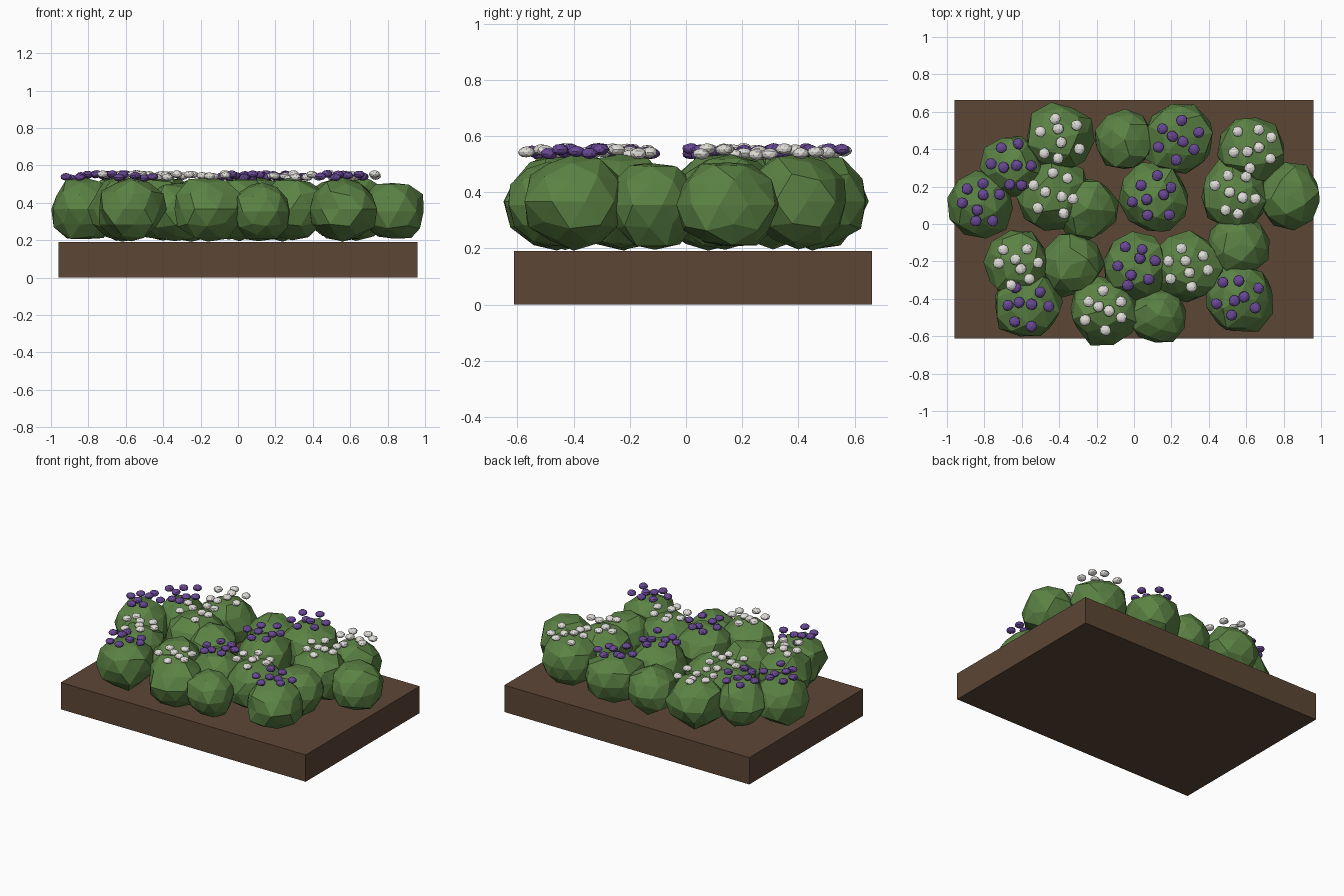
import bpy, bmesh, math, random
from mathutils import Vector

if "Cube" in bpy.data.objects:
    bpy.data.objects.remove(bpy.data.objects["Cube"])

random.seed(7)


def material(name, rgb):
    m = bpy.data.materials.new(name)
    m.diffuse_color = (*rgb, 1)
    m.use_nodes = True
    m.node_tree.nodes["Principled BSDF"].inputs["Base Color"].default_value = m.diffuse_color
    return m


SOIL = material("soil brown", (0.107, 0.061, 0.036))
LEAF = material("leaf green", (0.105, 0.225, 0.058))
PURPLE = material("petal purple", (0.14, 0.065, 0.30))
WHITE = material("petal white", (0.75, 0.73, 0.69))


def finish(bm, name, mat):
    bmesh.ops.recalc_face_normals(bm, faces=bm.faces)
    me = bpy.data.meshes.new(name)
    bm.to_mesh(me)
    bm.free()
    me.materials.append(mat)
    ob = bpy.data.objects.new(name, me)
    bpy.context.collection.objects.link(ob)
    return ob


def lumpy_ball(bm, centre, radii, jitter):
    """Add a low-poly ball with randomly pushed vertices."""
    verts = bmesh.ops.create_icosphere(bm, subdivisions=2, radius=1)["verts"]
    turn = random.uniform(0, math.tau)
    c, s = math.cos(turn), math.sin(turn)
    for v in verts:
        k = 1 + random.uniform(-jitter, jitter)
        x, y, z = v.co
        p = Vector((x * c - y * s, x * s + y * c, z)) * k
        v.co = Vector(centre) + Vector([p[i] * radii[i] for i in range(3)])
    return verts


# Soil bed
bm = bmesh.new()
bmesh.ops.create_cube(bm, size=1)
for v in bm.verts:
    v.co = (v.co.x * 1.92, v.co.y * 1.275 + 0.025, (v.co.z + 0.5) * 0.19)
finish(bm, "soil_bed", SOIL)

# Bushes: x, y, radius, flower colour
BUSHES = [
    (-0.82, 0.11, 0.185, PURPLE), (-0.65, 0.31, 0.165, PURPLE),
    (-0.40, 0.46, 0.185, WHITE), (-0.43, 0.16, 0.195, WHITE),
    (-0.25, 0.08, 0.165, None), (-0.05, 0.45, 0.165, None),
    (0.24, 0.45, 0.19, PURPLE), (0.11, 0.14, 0.19, PURPLE),
    (0.63, 0.40, 0.185, WHITE), (0.54, 0.16, 0.19, WHITE),
    (0.83, 0.15, 0.175, None), (-0.62, -0.22, 0.18, WHITE),
    (-0.34, -0.22, 0.17, None), (-0.57, -0.43, 0.185, PURPLE),
    (-0.16, -0.46, 0.19, WHITE), (0.01, -0.23, 0.18, PURPLE),
    (0.13, -0.49, 0.155, None), (0.29, -0.23, 0.19, WHITE),
    (0.56, -0.40, 0.19, PURPLE), (0.56, -0.11, 0.165, None),
]

for n, (x, y, r, petal) in enumerate(BUSHES, 1):
    bm = bmesh.new()
    half = 0.172 if petal else 0.16
    for v in lumpy_ball(bm, (x, y, 0.195 + half), (r, r, half), 0.09):
        v.co.x = max(-1, min(1, v.co.x))
        v.co.y = max(-0.655, min(0.655, v.co.y))
        v.co.z = max(0.192, min(0.535, v.co.z))
    finish(bm, f"bush_{n}", LEAF)

    # Flowers: two inside, six in a ring around them
    if petal:
        bm = bmesh.new()
        start = random.uniform(0, math.tau)
        for i in range(8):
            if i < 2:
                a, d = start + math.pi * i, 0.038
            else:
                a, d = start + math.tau * (i - 2) / 6, 0.108
            a += random.uniform(-0.25, 0.25)
            d += random.uniform(-0.015, 0.015)
            pos = (x + d * math.cos(a), y + d * math.sin(a),
                   random.uniform(0.532, 0.556))
            lumpy_ball(bm, pos, (0.03, 0.03, 0.02), 0.06)
        finish(bm, f"flowers_{n}", petal)
